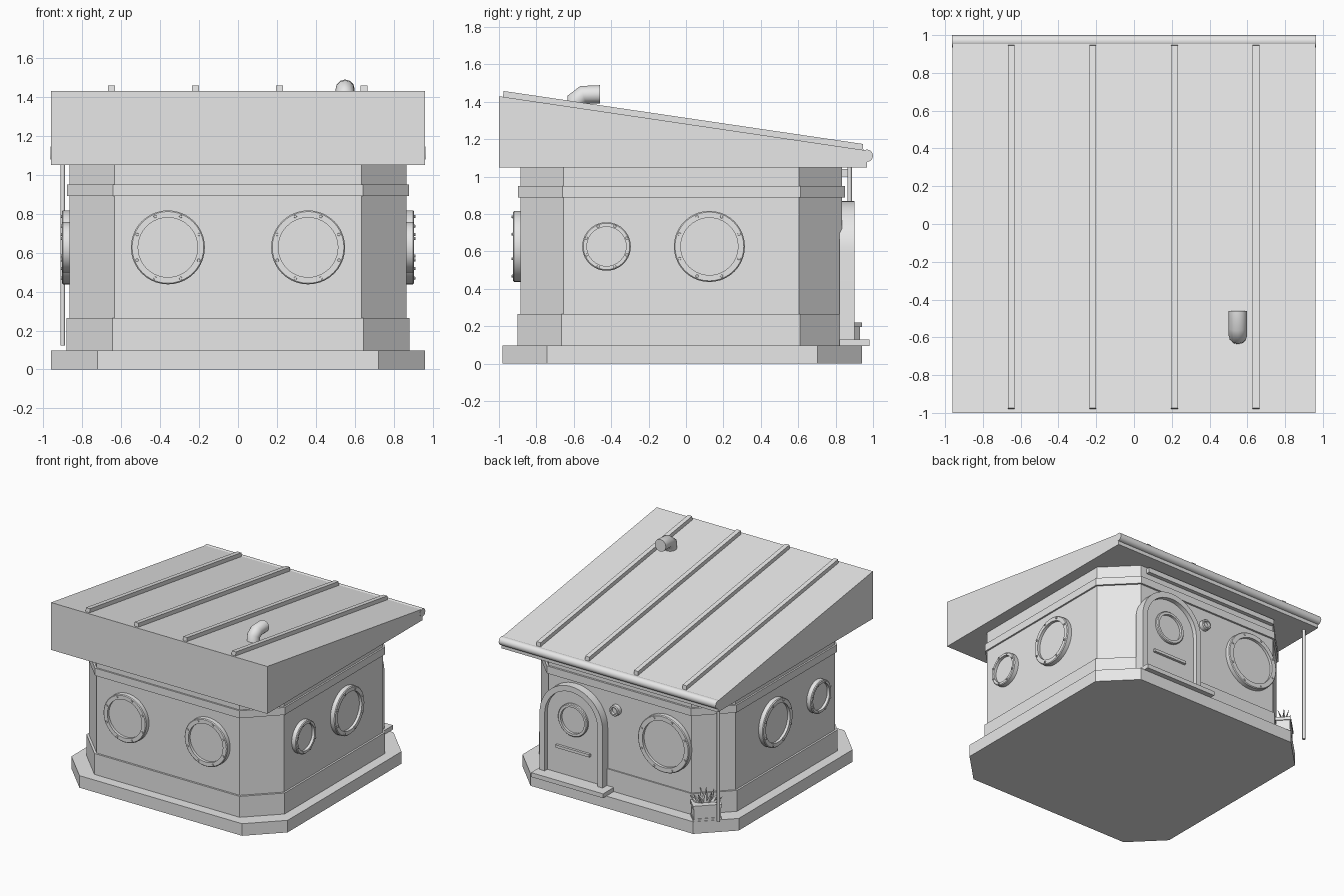
import bpy
import bmesh
import math
from mathutils import Matrix, Vector

cube = bpy.data.objects.get("Cube")
if cube:
    bpy.data.objects.remove(cube, do_unlink=True)

GREY = (0.8, 0.8, 0.8, 1.0)
grey = bpy.data.materials.new("light_grey")
grey.use_nodes = True
grey.diffuse_color = GREY
grey.node_tree.nodes["Principled BSDF"].inputs["Base Color"].default_value = GREY


def finish(name, bm, smooth=False):
    """Turn a bmesh into a named object with the shared material."""
    bmesh.ops.recalc_face_normals(bm, faces=bm.faces[:])
    mesh = bpy.data.meshes.new(name)
    bm.to_mesh(mesh)
    bm.free()
    mesh.materials.append(grey)
    obj = bpy.data.objects.new(name, mesh)
    bpy.context.collection.objects.link(obj)
    if smooth:
        bpy.ops.object.select_all(action="DESELECT")
        obj.select_set(True)
        bpy.context.view_layer.objects.active = obj
        bpy.ops.object.shade_smooth_by_angle(angle=math.radians(35))
    return obj


def prism(name, points, axis, low, high, smooth=False):
    """Extrude a 2D outline along the given axis from low to high."""
    place = {"x": lambda p, d: (d, p[0], p[1]),
             "y": lambda p, d: (p[0], d, p[1]),
             "z": lambda p, d: (p[0], p[1], d)}[axis]
    bm = bmesh.new()
    a = [bm.verts.new(place(p, low)) for p in points]
    b = [bm.verts.new(place(p, high)) for p in points]
    bm.faces.new(a)
    bm.faces.new(b)
    for i in range(len(a)):
        j = (i + 1) % len(a)
        bm.faces.new((a[i], a[j], b[j], b[i]))
    return finish(name, bm, smooth)


def box(name, x, y, z):
    return prism(name, [(x[0], y[0]), (x[1], y[0]), (x[1], y[1]), (x[0], y[1])], "z", *z)


def octagon(name, half_x, front, back, cut, low, high):
    """Rectangle with cut corners, as a slab."""
    w, c = half_x, cut
    pts = [(-w + c, front), (w - c, front), (w, front + c), (w, back - c),
           (w - c, back), (-w + c, back), (-w, back - c), (-w, front + c)]
    return prism(name, pts, "z", low, high)


def facing(loc, normal):
    turn = Vector(normal).to_track_quat("Z", "Y").to_matrix().to_4x4()
    return Matrix.Translation(loc) @ turn


def lathe(bm, profile, segments=40):
    """Spin a (radius, height) profile that ends on the axis."""
    rings = [[bm.verts.new((r * math.cos(k * math.tau / segments),
                            r * math.sin(k * math.tau / segments), h))
              for k in range(segments)] for r, h in profile]
    for a, b in zip(rings, rings[1:]):
        for i in range(segments):
            j = (i + 1) % segments
            bm.faces.new((a[i], a[j], b[j], b[i]))
    bm.faces.new(rings[-1])
    bm.faces.new(rings[0])


def porthole(name, loc, normal, r, inner, depth=0.04, bolts=8):
    bm = bmesh.new()
    lathe(bm, [(r, -0.02), (r, depth - 0.006), (r - 0.006, depth),
               (inner, depth), (inner, depth - 0.022)])
    for k in range(bolts):
        a = (k + 0.5) * math.tau / bolts
        mid = (r + inner) / 2
        spot = Matrix.Translation((mid * math.cos(a), mid * math.sin(a), depth))
        bmesh.ops.create_cone(bm, cap_ends=True, segments=8, radius1=0.009,
                              radius2=0.007, depth=0.014, matrix=spot)
    bm.transform(facing(loc, normal))
    return finish(name, bm, True)


def tube(name, path, radius):
    curve = bpy.data.curves.new(name, "CURVE")
    curve.dimensions = "3D"
    curve.bevel_depth = radius
    curve.bevel_resolution = 4
    curve.use_fill_caps = True
    spline = curve.splines.new("POLY")
    spline.points.add(len(path) - 1)
    for point, co in zip(spline.points, path):
        point.co = (*co, 1)
    curve.materials.append(grey)
    obj = bpy.data.objects.new(name, curve)
    bpy.context.collection.objects.link(obj)
    return obj


# Base, walls and trim
octagon("base_slab", 0.96, -0.98, 0.94, 0.238, 0, 0.097)
octagon("plinth", 0.88, -0.9, 0.845, 0.235, 0.09, 0.265)
octagon("walls", 0.865, -0.885, 0.835, 0.23, 0.2, 1.06)
octagon("trim_band", 0.878, -0.898, 0.85, 0.237, 0.89, 0.95)
box("back_wall_strip", (-0.62, 0.58), (0.82, 0.866), (1.0, 1.04))

# Sloped roof with ribs and gutter
prism("roof", [(-1, 1.05), (0.967, 1.05), (0.967, 1.14), (-1, 1.43)], "x", -0.96, 0.96)
for i in range(4):
    x = -0.65 + i * 0.432
    prism(f"roof_rib_{i + 1}", [(-0.98, 1.41), (0.95, 1.125), (0.945, 1.175), (-0.975, 1.458)],
          "x", x - 0.018, x + 0.018)
gutter = [(0.967 + 0.033 * math.cos(k * math.tau / 16), 1.112 + 0.033 * math.sin(k * math.tau / 16))
          for k in range(16)]
prism("gutter", gutter, "x", -0.963, 0.963, True)
tube("downspout", [(-0.9, 0.875, 0.122), (-0.9, 0.875, 1.06)], 0.012)
tube("roof_vent", [(0.55, -0.59, 1.33), (0.55, -0.59, 1.41), (0.55, -0.55, 1.438),
                   (0.55, -0.46, 1.44)], 0.049)

# Portholes on front, sides and back
for side, s in (("right", -1), ("left", 1)):
    porthole(f"front_window_{side}", (s * 0.36, -0.885, 0.627), (0, -1, 0), 0.19, 0.153)
    porthole(f"{side}_large_window", (s * 0.865, 0.125, 0.627), (s, 0, 0), 0.19, 0.153)
    porthole(f"{side}_small_window", (s * 0.865, -0.425, 0.627), (s, 0, 0), 0.13, 0.105)
porthole("back_window", (-0.41, 0.835, 0.61), (0, 1, 0), 0.227, 0.185)

# Arched back door
DOOR_X, ARCH_Z, DOOR_Z = 0.39, 0.59, 0.1


def arch(r):
    top = [(DOOR_X + r * math.cos(k * math.pi / 24), ARCH_Z + r * math.sin(k * math.pi / 24))
           for k in range(25)]
    return [(DOOR_X + r, DOOR_Z)] + top + [(DOOR_X - r, DOOR_Z)]


prism("door_frame", arch(0.28) + arch(0.235)[::-1], "y", 0.82, 0.9, True)
prism("door", arch(0.24), "y", 0.815, 0.865, True)
porthole("door_window", (DOOR_X, 0.865, 0.59), (0, 1, 0), 0.13, 0.105, 0.02, 0)
box("door_handle", (DOOR_X - 0.15, DOOR_X + 0.15), (0.86, 0.885), (0.335, 0.357))
box("door_step", (DOOR_X - 0.34, DOOR_X + 0.3), (0.82, 0.98), (0.095, 0.13))

# Small round lamp beside the door
porthole("wall_lamp", (0.03, 0.835, 0.757), (0, 1, 0), 0.042, 0.026, 0.04, 0)

# Planter set against the cut corner
corner = Matrix.Translation((-0.755, 0.823, 0)) @ Matrix.Rotation(math.radians(45), 4, "Z")
for name, w, d, low, high in (("planter", 0.1, 0.052, 0.095, 0.21),
                              ("planter_rim", 0.107, 0.058, 0.195, 0.22),
                              ("planter_foot", 0.105, 0.056, 0.097, 0.115)):
    box(name, (-w, w), (-d, d), (low, high)).data.transform(corner)

# Spiky leaves fanning out of the planter
bm = bmesh.new()
for i in range(9):
    t = (i - 4) / 4
    lean = Matrix.Rotation(t * 0.75, 4, "Y") @ Matrix.Rotation((i % 3 - 1) * 0.35, 4, "X")
    height = 0.14 - 0.04 * abs(t)
    leaf = corner @ Matrix.Translation((t * 0.05, 0, 0.2)) @ lean
    leaf = leaf @ Matrix.Translation((0, 0, height / 2)) @ Matrix.Diagonal((1, 0.5, 1, 1))
    bmesh.ops.create_cone(bm, cap_ends=True, segments=4, radius1=0.022, radius2=0.001,
                          depth=height, matrix=leaf)
finish("planter_leaves", bm)
